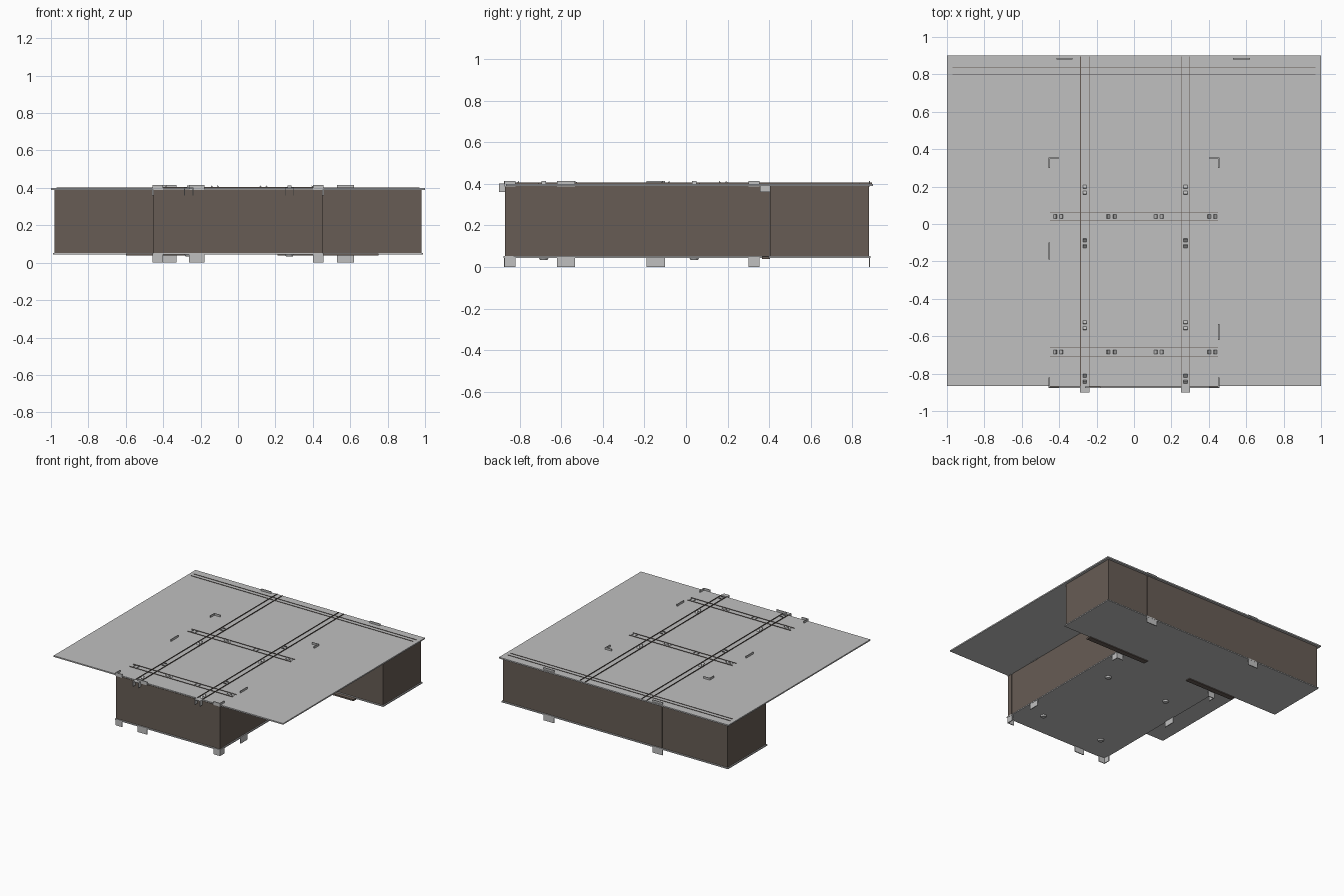
import bpy, bmesh, math
from mathutils import Matrix, Vector

if "Cube" in bpy.data.objects:
    bpy.data.objects.remove(bpy.data.objects["Cube"])


def material(name, rgb):
    m = bpy.data.materials.new(name)
    m.diffuse_color = (*rgb, 1)
    m.use_nodes = True
    m.node_tree.nodes["Principled BSDF"].inputs["Base Color"].default_value = m.diffuse_color
    return m


GREY = material("light grey metal", (0.53, 0.53, 0.53))
BROWN = material("dark brown panel", (0.135, 0.107, 0.09))


def finish(name, bm, mat):
    bmesh.ops.recalc_face_normals(bm, faces=bm.faces)
    me = bpy.data.meshes.new(name)
    bm.to_mesh(me)
    bm.free()
    me.materials.append(mat)
    ob = bpy.data.objects.new(name, me)
    bpy.context.collection.objects.link(ob)
    return ob


def add_box(bm, x0, x1, y0, y1, z0, z1):
    c = Vector(((x0 + x1) / 2, (y0 + y1) / 2, (z0 + z1) / 2))
    size = Matrix.Diagonal((x1 - x0, y1 - y0, z1 - z0, 1))
    bmesh.ops.create_cube(bm, size=1, matrix=Matrix.Translation(c) @ size)


def boxes(name, mat, *items):
    bm = bmesh.new()
    for b in items:
        add_box(bm, *b)
    return finish(name, bm, mat)


def t_outline(g):
    # T-shaped plan, grown outward by g
    right = [(0.45 + g, -0.87 - g), (0.45 + g, 0.405 - g), (0.98 + g, 0.405 - g), (0.98 + g, 0.88 + g)]
    return right + [(-x, y) for x, y in reversed(right)]


def t_prism(name, mat, g, z0, z1, capped):
    bm = bmesh.new()
    pts = t_outline(g)
    lo = [bm.verts.new((x, y, z0)) for x, y in pts]
    hi = [bm.verts.new((x, y, z1)) for x, y in pts]
    n = len(pts)
    for i in range(n):
        j = (i + 1) % n
        bm.faces.new((lo[i], lo[j], hi[j], hi[i]))
    if capped:
        bm.faces.new(hi)
        bm.faces.new(lo[::-1])
    return finish(name, bm, mat)


# T-shaped skirt, floor and rectangular cover sheet
walls = t_prism("side_walls", BROWN, 0, 0.05, 0.392, False)
shell = walls.modifiers.new("thickness", "SOLIDIFY")
shell.thickness = 0.012
t_prism("floor_plate", GREY, 0.008, 0.044, 0.053, True)
boxes("cover_sheet", GREY, (-1, 1, -0.867, 0.9, 0.39, 0.4))

# Clip plates above and below the walls, with vertical straps between
clips = [(0.53, 0.62, 0.88, 0.887), (-0.415, -0.33, 0.88, 0.887),   # back
         (-0.262, -0.178, -0.877, -0.87),                           # front
         (0.45, 0.456, -0.62, -0.535), (-0.456, -0.45, -0.19, -0.1)]
for s in (-1, 1):
    for y0, y1, yp in ((-0.874, -0.82, -0.874), (0.30, 0.355, 0.349)):
        xa, xb = sorted((s * 0.45, s * 0.456))
        clips.append((xa, xb, y0, y1))
        xa, xb = sorted((s * 0.40, s * 0.456))
        clips.append((xa, xb, yp, yp + 0.006))
boxes("upper_clips", GREY, *[(*c, 0.388, 0.415) for c in clips])
boxes("lower_clips", GREY, *[(*c, 0.0, 0.05) for c in clips])
e = 0.002
boxes("wall_straps", BROWN, (0.535, 0.615, 0.88, 0.88 + e, 0.054, 0.39),
      (-0.41, -0.335, 0.88, 0.88 + e, 0.054, 0.39),
      *[(*sorted((s * 0.41, s * 0.452)), -0.872, -0.83, 0.053, 0.39) for s in (-1, 1)])

# Corner boards under the inner corners and their grey upper blocks
boxes("inner_corner_boards", BROWN, (0.21, 0.75, 0.365, 0.405, 0.038, 0.05),
      (-0.6, -0.18, 0.365, 0.405, 0.038, 0.05))
boxes("inner_corner_blocks", GREY,
      *[(*sorted((s * 0.45, s * 0.46)), 0.357, 0.405, 0.36, 0.392) for s in (-1, 1)])

# Channel rails along and across the cover
RX, CY = (-0.263, 0.275), (0.04, -0.685)
fins, ends = [], []
for x in RX:
    for d in (-0.023, 0.023):
        fins.append((x + d - 0.0015, x + d + 0.0015, -0.865, 0.895, 0.399, 0.406))
        ends.append((x + d - 0.002, x + d + 0.002, -0.9, -0.866, 0.36, 0.402))
    ends.append((x - 0.025, x + 0.025, -0.9, -0.866, 0.398, 0.402))
for y in CY:
    for d in (-0.023, 0.023):
        fins.append((-0.45, 0.45, y + d - 0.001, y + d + 0.001, 0.399, 0.404))
for y in (0.8, 0.835):
    fins.append((-0.97, 0.97, y - 0.001, y + 0.001, 0.399, 0.403))
boxes("rail_fins", BROWN, *fins)
boxes("rail_end_brackets", GREY, *ends)

# Tilted tabs, paired on four sides of each fixing point; round feet below
tabs, feet = bmesh.new(), bmesh.new()
for x in RX:
    for y in CY:
        for k in range(4):
            spin = Matrix.Rotation(k * math.pi / 2, 4, "Z")
            for r in (0.127, 0.16):
                m = (Matrix.Translation((x, y, 0.404)) @ spin @ Matrix.Translation((r, 0, 0))
                     @ Matrix.Rotation(math.radians(40), 4, "Y")
                     @ Matrix.Diagonal((0.022, 0.02, 0.005, 1)))
                bmesh.ops.create_cube(tabs, size=1, matrix=m)
        bmesh.ops.create_cone(feet, cap_ends=True, segments=16, radius1=0.018, radius2=0.024,
                              depth=0.012, matrix=Matrix.Translation((x, y, 0.039)))
finish("tilted_tabs", tabs, GREY)
finish("round_fixings", feet, GREY)
